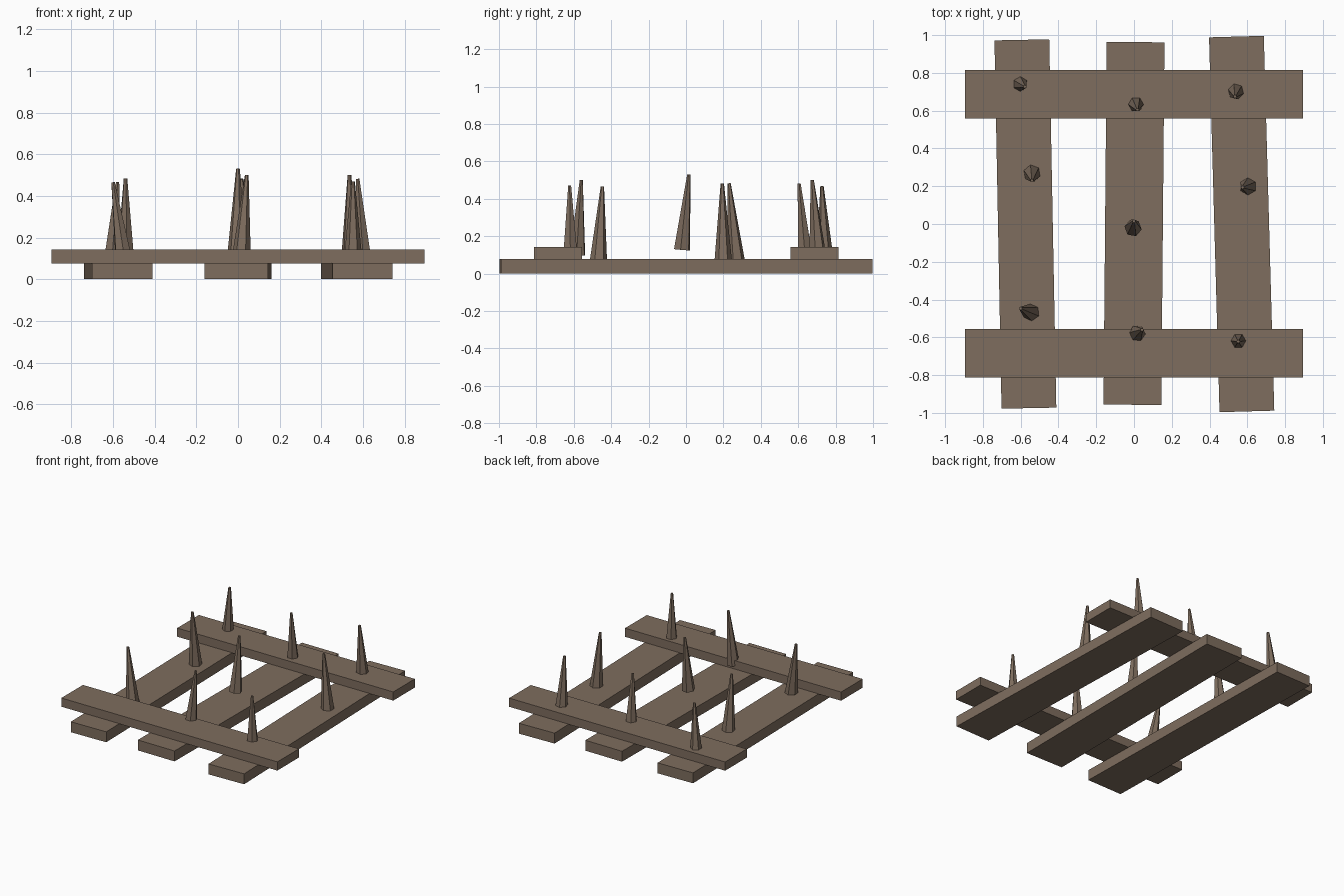
import bpy, math
from mathutils import Vector

if "Cube" in bpy.data.objects:
    bpy.data.objects.remove(bpy.data.objects["Cube"])

wood = bpy.data.materials.new("weathered brown wood")
wood.diffuse_color = (0.209, 0.153, 0.112, 1)
wood.use_nodes = True
wood.node_tree.nodes["Principled BSDF"].inputs["Base Color"].default_value = wood.diffuse_color


def plank(name, size, loc, angle=0.0):
    bpy.ops.mesh.primitive_cube_add(size=1, location=loc, rotation=(0, 0, math.radians(angle)))
    ob = bpy.context.object
    ob.name = name
    ob.scale = size
    bpy.ops.object.transform_apply(location=False, rotation=False, scale=True)
    ob.data.materials.append(wood)


def spike(name, base, tip, yaw):
    base, tip = Vector(base), Vector(tip)
    axis = tip - base
    bpy.ops.mesh.primitive_cone_add(vertices=6, radius1=0.046, radius2=0.009, depth=axis.length)
    ob = bpy.context.object
    ob.name = name
    lean = Vector((0, 0, 1)).rotation_difference(axis)
    ob.rotation_euler = (lean.to_matrix() @ ob.matrix_basis.to_3x3().Rotation(math.radians(yaw), 3, 'Z')).to_euler()
    ob.location = (base + tip) / 2
    ob.data.materials.append(wood)


# Long planks on the ground, slightly skewed
plank("long_plank_left", (0.29, 1.95, 0.078), (-0.575, 0, 0.039), 1.1)
plank("long_plank_middle", (0.306, 1.92, 0.078), (0, 0.003, 0.039), -0.5)
plank("long_plank_right", (0.29, 1.985, 0.078), (0.57, 0, 0.039), 1.6)

# Cross planks on top
for name, y in (("front", -0.685), ("back", 0.687)):
    plank("cross_plank_" + name, (1.79, 0.256, 0.065), (0, y, 0.109))

# Leaning spikes: base, tip, twist
spikes = [
    ((-0.607, 0.744, 0.07), (-0.578, 0.727, 0.467), 0),
    ((0.009, 0.638, 0.08), (0.018, 0.605, 0.482), 30),
    ((0.540, 0.704, 0.10), (0.535, 0.675, 0.500), 15),
    ((-0.540, 0.268, 0.075), (-0.540, 0.230, 0.483), 10),
    ((0.603, 0.199, 0.075), (0.575, 0.194, 0.482), 0),
    ((-0.005, -0.021, 0.127), (0.000, 0.015, 0.530), 20),
    ((-0.545, -0.468, 0.07), (-0.600, -0.447, 0.465), 5),
    ((0.016, -0.581, 0.10), (0.042, -0.560, 0.500), 25),
    ((0.553, -0.618, 0.07), (0.552, -0.622, 0.470), 30),
]
for i, (b, t, yaw) in enumerate(spikes):
    spike("spike_%d" % (i + 1), b, t, yaw)
